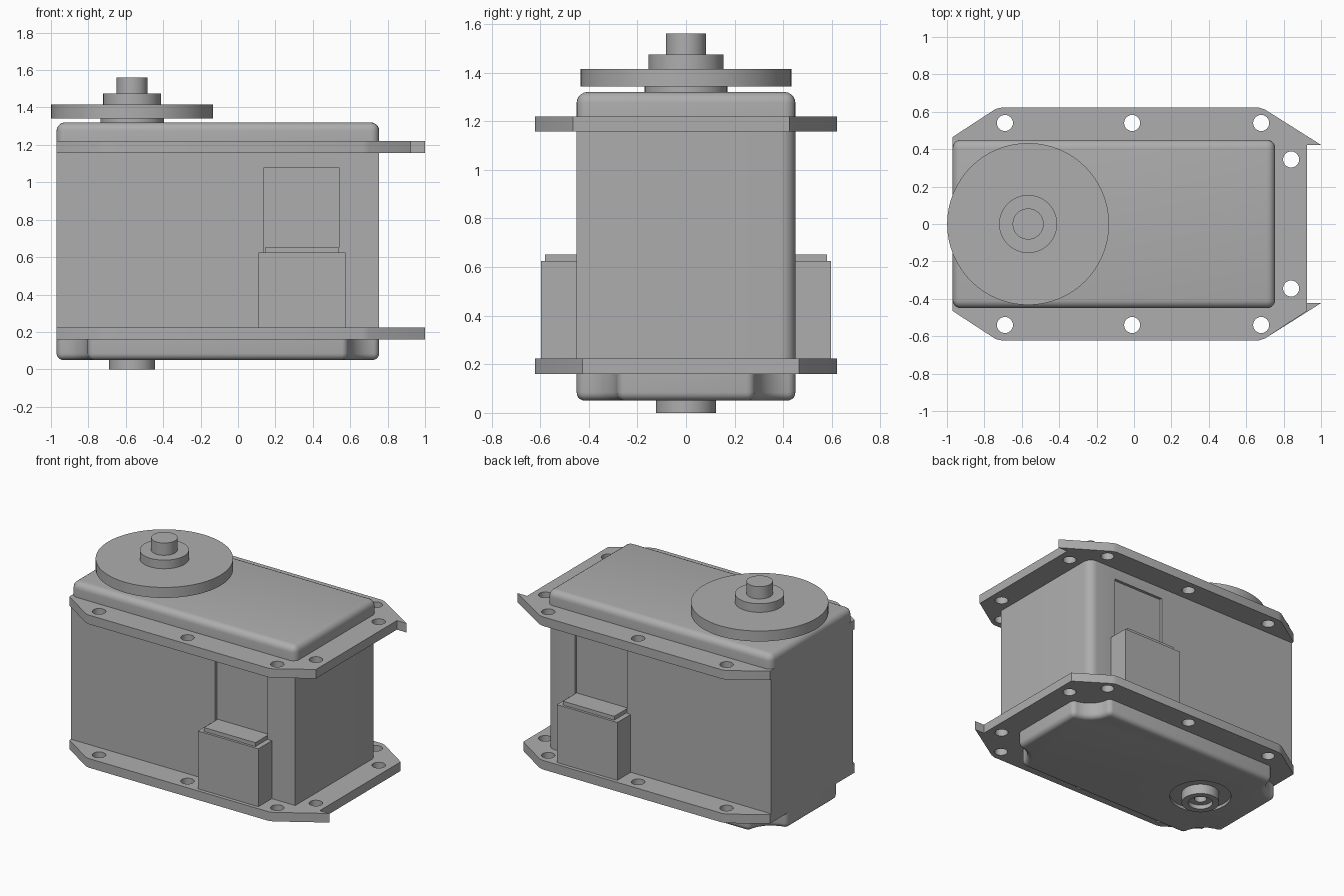
import bpy, bmesh, math
from mathutils import Matrix, Vector

if "Cube" in bpy.data.objects:
    bpy.data.objects.remove(bpy.data.objects["Cube"], do_unlink=True)

grey = bpy.data.materials.new("plain_grey")
grey.use_nodes = True
COLOUR = (0.42, 0.42, 0.42, 1)
grey.diffuse_color = COLOUR
grey.node_tree.nodes["Principled BSDF"].inputs["Base Color"].default_value = COLOUR

X0, X1, Y = -0.97, 0.755, 0.45      # case footprint
SHAFT = -0.566                      # shaft position along x
FLIP = 1.38                         # sum of mirrored flange heights


def finish(name, bm):
    bmesh.ops.recalc_face_normals(bm, faces=bm.faces)
    mesh = bpy.data.meshes.new(name)
    bm.to_mesh(mesh)
    bm.free()
    mesh.materials.append(grey)
    obj = bpy.data.objects.new(name, mesh)
    bpy.context.collection.objects.link(obj)
    return obj


def add_box(bm, x, y, z):
    ret = bmesh.ops.create_cube(bm, size=1)
    for v in ret["verts"]:
        v.co = [(a + b) / 2 + c * (b - a) for (a, b), c in zip((x, y, z), v.co)]


def add_prism(bm, outline, z0, z1):
    face = bm.faces.new([bm.verts.new((x, y, z0)) for x, y in outline])
    ret = bmesh.ops.extrude_face_region(bm, geom=[face])
    for v in ret["geom"]:
        if isinstance(v, bmesh.types.BMVert):
            v.co.z = z1


def circle(cx, cy, r, n=48):
    return [(cx + r * math.cos(2 * math.pi * i / n), cy + r * math.sin(2 * math.pi * i / n))
            for i in range(n)]


def bevel(bm, rule, radius, segments=5):
    bmesh.ops.recalc_face_normals(bm, faces=bm.faces)
    edges = [e for e in bm.edges if rule(e)]
    bmesh.ops.bevel(bm, geom=edges, offset=radius, segments=segments, profile=0.5,
                    affect="EDGES", clamp_overlap=True)


def upright(e):
    return abs(e.verts[0].co.z - e.verts[1].co.z) > 0.05


def at_height(z):
    return lambda e: all(abs(v.co.z - z) < 1e-4 for v in e.verts)


def combine(obj, cutter_bm, operation="DIFFERENCE"):
    cutter = finish("cutter", cutter_bm)
    cutter.hide_render = True
    mod = obj.modifiers.new("cut", "BOOLEAN")
    mod.object, mod.operation, mod.solver = cutter, operation, "EXACT"
    bpy.context.view_layer.update()
    graph = bpy.context.evaluated_depsgraph_get()
    mesh = bpy.data.meshes.new_from_object(obj.evaluated_get(graph))
    obj.modifiers.clear()
    obj.data = mesh
    bpy.data.objects.remove(cutter, do_unlink=True)


# Main case with a single rounded upright edge and a shallow panel on each side
bm = bmesh.new()
add_box(bm, (X0, X1), (-Y, Y), (0.16, 1.22))
bevel(bm, lambda e: upright(e) and e.verts[0].co.x > 0 and e.verts[0].co.y > 0, 0.06)
case = finish("main_case", bm)
bm = bmesh.new()
for s in (-1, 1):
    add_box(bm, (0.14, 0.54), sorted((s * (Y - 0.02), s * 0.6)), (0.3, 1.08))
combine(case, bm)

# Rounded top cover
bm = bmesh.new()
add_box(bm, (X0, X1), (-Y, Y), (1.2, 1.32))
bevel(bm, lambda e: upright(e) or at_height(1.32)(e), 0.045)
finish("top_cover", bm)

# Bottom cover with scooped corners
bm = bmesh.new()
outline = []
for cx, cy, start in ((X1, Y, 270), (X0, Y, 0), (X0, -Y, 90), (X1, -Y, 180)):
    for i in range(7):
        a = math.radians(start - i * 15)
        outline.append((cx + 0.17 * math.cos(a), cy + 0.17 * math.sin(a)))
add_prism(bm, outline, 0.05, 0.17)
bevel(bm, lambda e: upright(e) and e.calc_face_angle(0) > 0.7, 0.03, 4)
bevel(bm, at_height(0.05), 0.045)
bottom = finish("bottom_cover", bm)
bm = bmesh.new()
add_prism(bm, circle(SHAFT, 0, 0.2), 0, 0.07)
combine(bottom, bm)

# Hollow bearing under the bottom cover
bm = bmesh.new()
add_prism(bm, circle(SHAFT, 0, 0.123), 0, 0.1)
bearing = finish("bottom_bearing", bm)
for radius, depth in ((0.08, 0.03), (0.04, 0.08)):
    bm = bmesh.new()
    add_prism(bm, circle(SHAFT, 0, radius), -0.1, depth)
    combine(bearing, bm)

# Output disc and stepped shaft
for name, r, z0, z1 in (("shaft_collar", 0.17, 1.31, 1.345), ("output_disc", 0.433, 1.342, 1.415),
                        ("disc_hub", 0.155, 1.41, 1.475), ("shaft_tip", 0.083, 1.47, 1.56)):
    bm = bmesh.new()
    add_prism(bm, circle(SHAFT, 0, r, 64), z0, z1)
    finish(name, bm)

# Stepped boxes on both sides
for name, s in (("right_side_box", -1), ("left_side_box", 1)):
    bm = bmesh.new()
    add_box(bm, (0.11, 0.575), sorted((s * 0.42, s * 0.597)), (0.2, 0.625))
    add_box(bm, (0.145, 0.54), sorted((s * 0.42, s * 0.58)), (0.61, 0.652))
    finish(name, bm)

# Mounting flanges: the lower one is the upper one turned over about the x axis
FLANGE = [(X0, 0.465), (-0.74, 0.615), (-0.71, 0.622), (0.67, 0.622), (0.7, 0.612),
          (1.0, 0.423), (0.925, 0.423), (0.925, -0.465), (0.7, -0.612), (0.67, -0.622),
          (-0.71, -0.622), (-0.74, -0.615), (X0, -0.465)]
POCKET = [(-0.077, 0.12), (-0.077, -0.045), (0, -0.09), (0.077, -0.045), (0.077, 0.12)]
# screw positions with the direction each nut pocket opens to
SCREWS = [(x, s * 0.54, 0, s) for x in (-0.69, -0.01, 0.68) for s in (-1, 1)]
SCREWS += [(0.84, s * 0.345, 1, 0) for s in (-1, 1)]


def flange(name, turned):
    plate_bm = bmesh.new()
    add_prism(plate_bm, FLANGE, 1.157, 1.22)
    plate = finish(name + "_flange", plate_bm)

    boss_bm, trim_bm, pocket_bm = bmesh.new(), bmesh.new(), bmesh.new()
    for x, y, dx, dy in SCREWS:
        if dx:
            add_box(boss_bm, (0.74, 0.93), (y - 0.115, y + 0.1), (1.08, 1.158))
        else:
            add_box(boss_bm, (x - 0.12, x + 0.12), sorted((dy * 0.449, dy * 0.64)), (1.08, 1.158))
        add_prism(pocket_bm, [(x + u * dy + v * dx, y - u * dx + v * dy) for u, v in POCKET], 1.0, 1.14)
    add_box(boss_bm, (0.926, 1.05), (0.4, 0.55), (1.08, 1.158))
    add_prism(trim_bm, FLANGE, 1.0, 1.3)
    bosses = finish(name + "_nut_holders", boss_bm)
    combine(bosses, trim_bm, "INTERSECT")
    combine(bosses, pocket_bm)

    for obj in (plate, bosses):
        hole_bm = bmesh.new()
        for x, y, dx, dy in SCREWS:
            add_prism(hole_bm, circle(x, y, 0.043, 24), 0.9, 1.4)
        combine(obj, hole_bm)
        if turned:
            obj.data.transform(Matrix.Translation(Vector((0, 0, FLIP))) @ Matrix.Rotation(math.pi, 4, "X"))


flange("upper", False)
flange("lower", True)

# Smooth curved surfaces, keep edges sharp
bpy.ops.object.select_all(action="DESELECT")
for obj in bpy.context.collection.objects:
    if obj.type == "MESH" and grey.name in obj.data.materials:
        obj.select_set(True)
        bpy.context.view_layer.objects.active = obj
bpy.ops.object.shade_smooth_by_angle(angle=math.radians(32))
